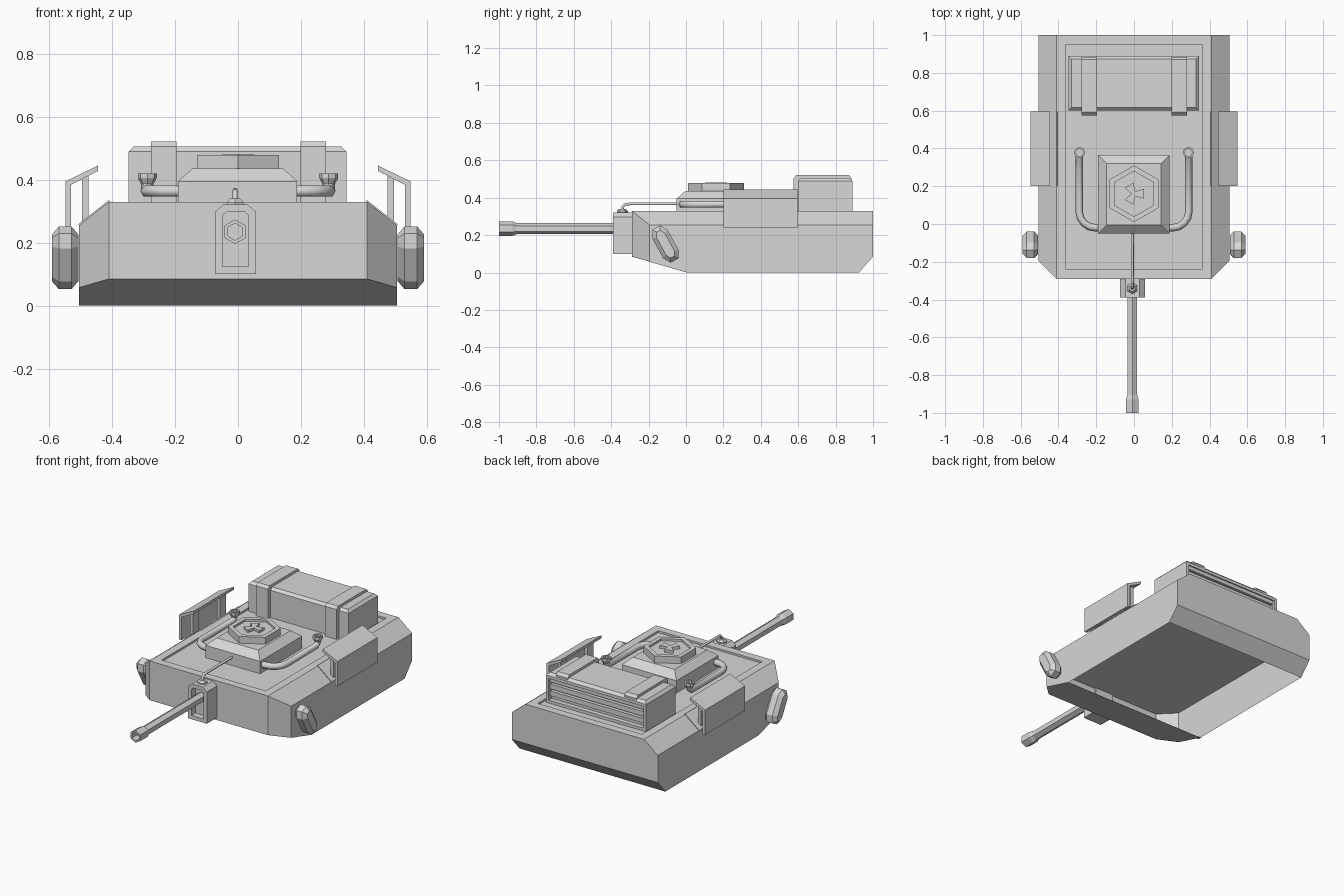
import bpy, bmesh, math
from mathutils import Vector, Matrix

cube = bpy.data.objects.get("Cube")
if cube:
    bpy.data.objects.remove(cube)

grey = bpy.data.materials.new("plain grey")
grey.use_nodes = True
COLOUR = (0.68, 0.68, 0.68, 1)
grey.diffuse_color = COLOUR
grey.node_tree.nodes["Principled BSDF"].inputs["Base Color"].default_value = COLOUR


def finish(bm, name, closed=True):
    if closed:
        bmesh.ops.recalc_face_normals(bm, faces=bm.faces)
    mesh = bpy.data.meshes.new(name)
    bm.to_mesh(mesh)
    bm.free()
    mesh.materials.append(grey)
    obj = bpy.data.objects.new(name, mesh)
    bpy.context.collection.objects.link(obj)


def add_box(bm, x, y, z):
    size = [b - a for a, b in (x, y, z)]
    mid = [(a + b) / 2 for a, b in (x, y, z)]
    m = Matrix.Translation(mid) @ Matrix.Diagonal((*size, 1))
    bmesh.ops.create_cube(bm, size=1, matrix=m)


def box(name, x, y, z):
    bm = bmesh.new()
    add_box(bm, x, y, z)
    finish(bm, name)


def extrude(bm, points, offset):
    """Polygon swept along an offset into a closed prism."""
    face = bm.faces.new([bm.verts.new(p) for p in points])
    out = bmesh.ops.extrude_face_region(bm, geom=[face], use_keep_orig=True)
    moved = [v for v in out["geom"] if isinstance(v, bmesh.types.BMVert)]
    bmesh.ops.translate(bm, verts=moved, vec=offset)
    bmesh.ops.recalc_face_normals(bm, faces=bm.faces)


def lathe(name, rings, sides, matrix, turn=0.0):
    """Rings of (radius, height) around local z, capped at both ends."""
    bm = bmesh.new()
    loops = []
    for r, h in rings:
        angles = [turn + math.tau * i / sides for i in range(sides)]
        loops.append([bm.verts.new((r * math.cos(a), r * math.sin(a), h)) for a in angles])
    for a, b in zip(loops, loops[1:]):
        for i in range(sides):
            j = (i + 1) % sides
            bm.faces.new((a[i], a[j], b[j], b[i]))
    bm.faces.new(loops[0])
    bm.faces.new(loops[-1])
    bm.transform(matrix)
    finish(bm, name)


def pipe(name, points, radius):
    curve = bpy.data.curves.new(name, "CURVE")
    curve.dimensions = "3D"
    curve.bevel_depth = radius
    curve.bevel_resolution = 1
    curve.use_fill_caps = True
    spline = curve.splines.new("POLY")
    spline.points.add(len(points) - 1)
    for p, co in zip(spline.points, points):
        p.co = (*co, 1)
    curve.materials.append(grey)
    obj = bpy.data.objects.new(name, curve)
    bpy.context.collection.objects.link(obj)


def facing(bm, axis):
    return max(bm.faces, key=lambda f: f.normal.dot(axis) + 0.01 * f.calc_area())


def recess(bm, face, margin, depth):
    """Inset a face and sink it."""
    bmesh.ops.inset_region(bm, faces=[face], thickness=margin, use_even_offset=True)
    out = bmesh.ops.extrude_discrete_faces(bm, faces=[face])["faces"][0]
    bmesh.ops.translate(bm, verts=out.verts, vec=-out.normal * depth)


UP, FRONT, BACK = Vector((0, 0, 1)), Vector((0, -1, 0)), Vector((0, 1, 0))

# Hull: side profile swept across, corners sliced, underside open
bm = bmesh.new()
side = [(-.29, .085), (.005, 0), (.925, 0), (1, .085), (1, .33), (-.29, .33)]
extrude(bm, [(-.505, y, z) for y, z in side], (1.01, 0, 0))
for s in (-1, 1):
    for co, no in (((s * .41, 0, .33), (s * .075, 0, .095)),
                   ((s * .41, -.29, 0), (s, -1, 0))):
        cut = bmesh.ops.bisect_plane(bm, geom=bm.verts[:] + bm.edges[:] + bm.faces[:],
                                     plane_co=co, plane_no=no, clear_outer=True)
        edges = [e for e in cut["geom_cut"] if isinstance(e, bmesh.types.BMEdge)]
        bmesh.ops.contextual_create(bm, geom=edges)
bmesh.ops.recalc_face_normals(bm, faces=bm.faces)
recess(bm, facing(bm, UP), .05, .012)
bmesh.ops.delete(bm, geom=[facing(bm, -UP)], context="FACES_ONLY")
finish(bm, "hull", closed=False)

# Flat deck closing the inside of the hull
bm = bmesh.new()
corners = [(-.505, 1), (.505, 1), (.505, -.195), (.41, -.29), (-.41, -.29), (-.505, -.195)]
bm.faces.new([bm.verts.new((x, y, .255)) for x, y in corners])
finish(bm, "inner_deck", closed=False)

# Rear stowage crate with a slatted back and two straps
bm = bmesh.new()
add_box(bm, (-.348, .345), (.6, .89), (.318, .505))
top = [e for e in bm.edges if all(v.co.z > .4 for v in e.verts)]
bmesh.ops.bevel(bm, geom=top, offset=.016, segments=1, affect="EDGES")
bm.normal_update()
recess(bm, facing(bm, BACK), .018, .03)
finish(bm, "stowage_crate")
for i in range(3):
    z = .362 + i * .043
    box(f"crate_slat_{i + 1}", (-.325, .322), (.86, .882), (z, z + .03))
for label, x in (("right", -.277), ("left", .198)):
    bm = bmesh.new()
    outline = [(.575, .318), (.575, .505), (.59, .521), (.87, .521),
               (.885, .505), (.885, .49), (.62, .49), (.62, .318)]
    extrude(bm, [(x, y, z) for y, z in outline], (.082, 0, 0))
    finish(bm, label + "_crate_strap")

# Cupola: block with a tapered top
bm = bmesh.new()
add_box(bm, (-.19, .188), (-.05, .365), (.318, .395))
bm.normal_update()
lid = bmesh.ops.extrude_discrete_faces(bm, faces=[facing(bm, UP)])["faces"][0]
for v in lid.verts:
    v.co = (v.co.x * .76, .158 + (v.co.y - .158) * .78, .436)
finish(bm, "cupola")

# Six-sided hatch with a sunken centre and a three-armed handle
hatch_at = Matrix.Translation((0, .16, 0))
lathe("hatch", [(.15, .43), (.15, .478), (.12, .478), (.12, .465)], 6, hatch_at, math.pi / 2)
for i in range(3):
    bm = bmesh.new()
    extrude(bm, [(0, -.01, .46), (.052, -.026, .46), (.052, .026, .46), (0, .01, .46)],
            (0, 0, .021))
    bm.transform(hatch_at @ Matrix.Rotation(math.tau * i / 3, 4, "Z"))
    finish(bm, f"hatch_handle_arm_{i + 1}")

# Gun mount with a recessed front
bm = bmesh.new()
mount = [(-.073, .1), (.057, .1), (.057, .298), (.03, .322), (-.046, .322), (-.073, .298)]
extrude(bm, [(x, -.39, z) for x, z in mount], (0, .11, 0))
recess(bm, facing(bm, FRONT), .024, .04)
finish(bm, "gun_mount")

# Six-sided barrel with a flared, hollow muzzle
barrel_at = Matrix.Translation((-.009, 0, .235)) @ Matrix.Rotation(math.pi / 2, 4, "X")
lathe("gun_barrel", [(.03, .3), (.03, .905), (.039, .93), (.039, 1), (.027, 1), (.027, .95)],
      6, barrel_at, math.pi / 2)

# Cable from the cupola to the gun mount
lathe("cable_socket", [(.03, .315), (.03, .328), (.018, .34)], 6,
      Matrix.Translation((-.009, -.34, 0)), math.pi / 2)
pipe("gun_cable", [(-.009, -.34, .33), (-.009, -.338, .352), (-.009, -.325, .364),
                   (-.009, -.3, .367), (-.009, -.03, .367)], .008)

# Parts found on both sides
for label, s in (("left", 1), ("right", -1)):
    # Exhaust pipe with a flared end
    bend = [(.29 - .085 * (1 - math.cos(a)), .065 - .085 * math.sin(a), .364)
            for a in (math.pi / 2 * i / 4 for i in range(5))]
    path = [(.288, .378, .4), (.288, .376, .38), (.289, .36, .364)] + bend + [(.16, -.02, .364)]
    pipe(label + "_exhaust_pipe", [(s * x, y, z) for x, y, z in path], .02)
    lathe(label + "_exhaust_flare", [(.019, .385), (.03, .405), (.03, .42), (.02, .42), (.02, .405)],
          8, Matrix.Translation((s * .288, .378, 0)))

    # Bent shield plate on two posts, with a thin pad on the hull slope
    bm = bmesh.new()
    plate = [(.548, .24), (.548, .395), (.445, .445), (.445, .428), (.53, .384), (.53, .24)]
    extrude(bm, [(s * x, .2, z) for x, z in plate], (0, .395, 0))
    finish(bm, label + "_shield_plate")
    bm = bmesh.new()
    pad = [(.405, .33), (.41, .335), (.508, .258), (.505, .255)]
    extrude(bm, [(s * x, .2, z) for x, z in pad], (0, .395, 0))
    finish(bm, label + "_shield_pad")
    for end, y in (("front", .235), ("rear", .5)):
        bm = bmesh.new()
        post = [(.475, .272), (.495, .258), (.495, .408), (.475, .418)]
        extrude(bm, [(s * x, y, z) for x, z in post], (0, .06, 0))
        finish(bm, f"{label}_{end}_shield_post")

    # Tilted rounded lamp on the hull side, bevelled all round
    bm = bmesh.new()
    rim = []
    for i in range(8):
        a = math.pi * (i % 4) / 3 + (math.pi if i > 3 else 0)
        rim.append((-.042, .047 * math.cos(a), .047 * math.sin(a) + (.06 if i < 4 else -.06)))
    extrude(bm, rim, (.084, 0, 0))
    outline = [e for e in bm.edges if abs(e.verts[0].co.x - e.verts[1].co.x) < .01]
    bmesh.ops.bevel(bm, geom=outline, offset=.022, segments=1, affect="EDGES")
    bm.transform(Matrix.Translation((s * .549, -.11, .152)) @ Matrix.Rotation(.5, 4, "X"))
    finish(bm, label + "_side_lamp")
